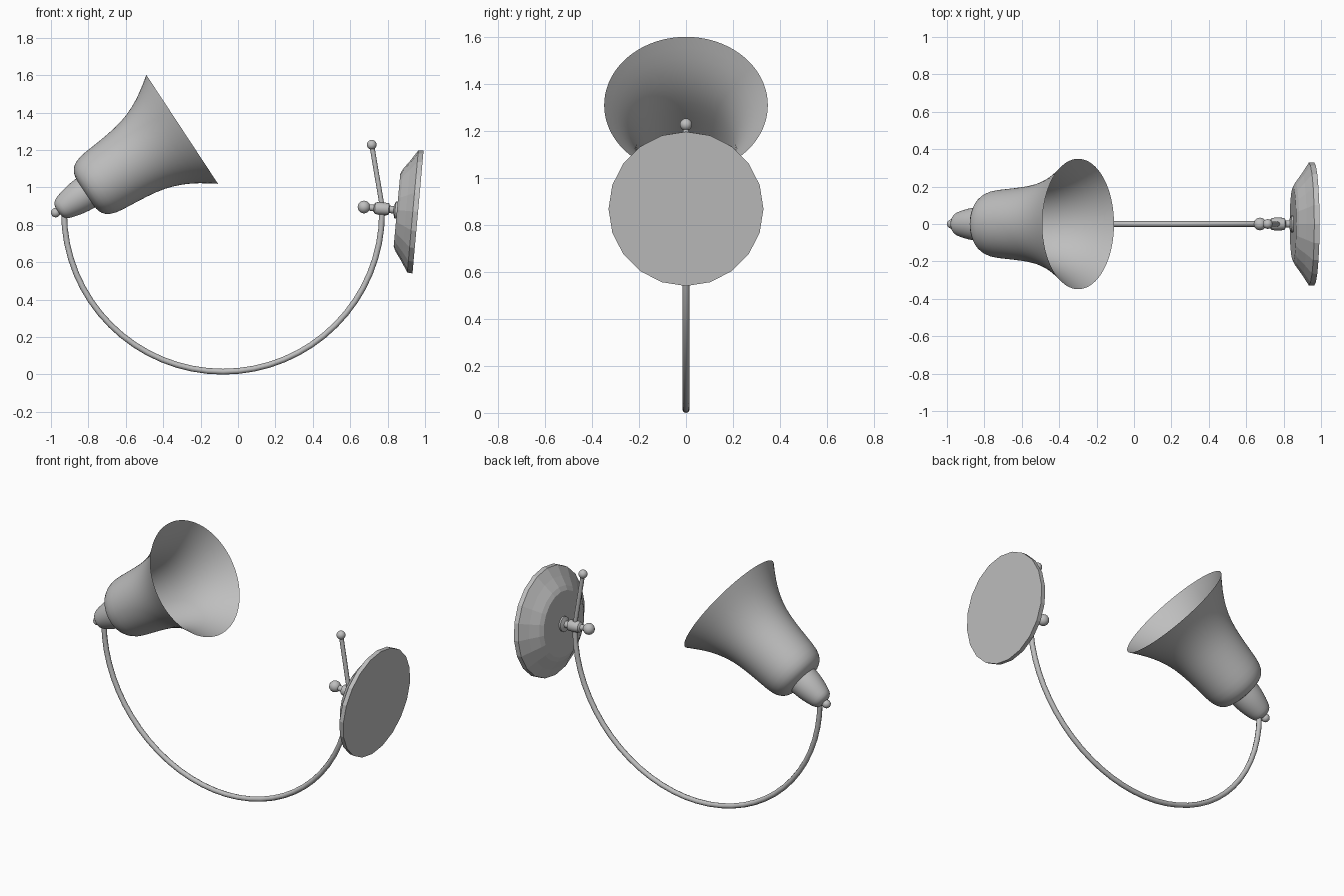
import bpy, bmesh, math
from mathutils import Vector

cube = bpy.data.objects.get("Cube")
if cube:
    bpy.data.objects.remove(cube)

grey = bpy.data.materials.new("plain_grey")
grey.use_nodes = True
colour = (0.52, 0.52, 0.52, 1)
grey.diffuse_color = colour
grey.node_tree.nodes["Principled BSDF"].inputs["Base Color"].default_value = colour


def lathe(name, origin, axis, profile, sides, smooth_angle=None, subdivide=0):
    """Turn (distance along axis, radius) points around an axis."""
    bm = bmesh.new()
    rings = []
    for t, r in profile:
        if r == 0:
            rings.append([bm.verts.new((0, 0, t))])
        else:
            angles = [math.tau * i / sides for i in range(sides)]
            rings.append([bm.verts.new((r * math.cos(a), r * math.sin(a), t)) for a in angles])
    for low, high in zip(rings, rings[1:]):
        for i in range(sides):
            j = (i + 1) % sides
            corners = [low[i % len(low)], low[j % len(low)], high[j % len(high)], high[i % len(high)]]
            bm.faces.new(list(dict.fromkeys(corners)))
    mesh = bpy.data.meshes.new(name)
    bm.to_mesh(mesh)
    bm.free()
    mesh.materials.append(grey)
    obj = bpy.data.objects.new(name, mesh)
    bpy.context.collection.objects.link(obj)
    obj.location = origin
    obj.rotation_mode = 'QUATERNION'
    obj.rotation_quaternion = Vector(axis).to_track_quat('Z', 'Y')
    if subdivide:
        mod = obj.modifiers.new("smooth_surface", 'SUBSURF')
        mod.levels = mod.render_levels = subdivide
    if smooth_angle:
        bpy.ops.object.select_all(action='DESELECT')
        bpy.context.view_layer.objects.active = obj
        obj.select_set(True)
        bpy.ops.object.shade_smooth_by_angle(angle=math.radians(smooth_angle))
    return obj


def ball(name, centre, radius):
    steps = 10
    arc = [(-radius * math.cos(math.pi * k / steps),
            radius * math.sin(math.pi * k / steps) if 0 < k < steps else 0)
           for k in range(steps + 1)]
    return lathe(name, centre, (0, 0, 1), arc, 20, 60)


def tube(name, points, radius):
    curve = bpy.data.curves.new(name, 'CURVE')
    curve.dimensions = '3D'
    curve.bevel_depth = radius
    curve.bevel_resolution = 2
    curve.use_fill_caps = True
    spline = curve.splines.new('POLY')
    spline.points.add(len(points) - 1)
    for p, co in zip(spline.points, points):
        p.co = (*co, 1)
    curve.materials.append(grey)
    obj = bpy.data.objects.new(name, curve)
    bpy.context.collection.objects.link(obj)
    return obj


# Bell shade and its socket cup share one tilted axis
tip = Vector((-0.975, 0, 0.865))
shade_axis = (0.835, 0, 0.55)
lathe("shade", tip, shade_axis,
      [(0.19, 0.085), (0.195, 0.12), (0.215, 0.155), (0.265, 0.18), (0.35, 0.187), (0.46, 0.197),
       (0.56, 0.213), (0.65, 0.246), (0.73, 0.291), (0.81, 0.35)], 40, 180, 1)
lathe("socket_cup", tip, shade_axis,
      [(0.013, 0), (0.015, 0.035), (0.03, 0.06), (0.065, 0.071), (0.11, 0.083),
       (0.16, 0.091), (0.2, 0.093)], 32, 180, 1)
ball("tip_ball", tip, 0.025)

# Curved arm: lower half circle, ending at the wall joint
centre, radius, steps = Vector((-0.08, 0, 0.865)), 0.85, 32
arc = [centre + radius * Vector((-math.cos(math.pi * k / steps), 0, -math.sin(math.pi * k / steps)))
       for k in range(steps + 1)]
tube("arm", arc + [Vector((0.772, 0, 0.9))], 0.0155)

# Upright lever with a ball on top
lever_top = Vector((0.715, 0, 1.228))
tube("lever", [Vector((0.772, 0, 0.89)), lever_top], 0.013)
ball("lever_ball", lever_top, 0.026)

# Faceted wall plate
plate_axis = Vector((-0.996, 0, 0.09)).normalized()
plate_centre = Vector((0.9625, 0, 0.869))
lathe("wall_plate", plate_centre, plate_axis,
      [(0, 0), (0, 0.33), (0.028, 0.328), (0.064, 0.272), (0.1, 0.222), (0.113, 0.196), (0.113, 0)], 20)

# Joint turned along the plate axis, with an end knob
face = plate_centre + plate_axis * 0.113
lathe("joint", face, plate_axis,
      [(0, 0), (0, 0.045), (0.01, 0.045), (0.018, 0.02), (0.04, 0.02), (0.045, 0.032), (0.065, 0.034),
       (0.1, 0.034), (0.118, 0.03), (0.125, 0.018), (0.16, 0.016), (0.16, 0)], 16, 35)
ball("joint_knob", face + plate_axis * 0.177, 0.034)
